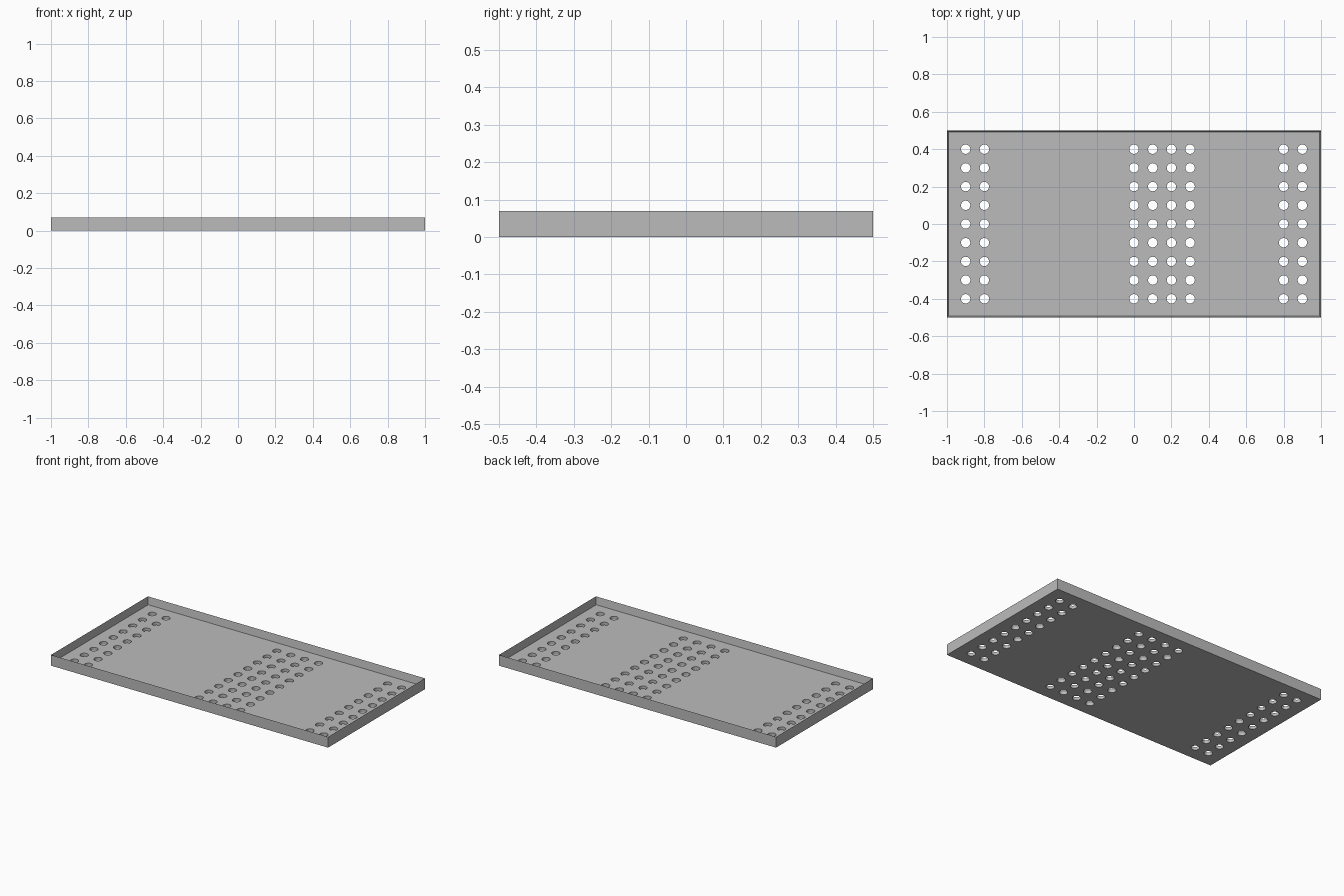
import bpy, bmesh
from mathutils import Matrix, Vector

if "Cube" in bpy.data.objects:
    bpy.data.objects.remove(bpy.data.objects["Cube"])

LENGTH, WIDTH, HEIGHT = 2.0, 1.0, 0.07
WALL, FLOOR = 0.01, 0.02
HOLE_RADIUS = 0.025
COLUMNS = (-0.9, -0.8, 0.0, 0.1, 0.2, 0.3, 0.8, 0.9)
ROWS = [i * 0.1 for i in range(-4, 5)]

grey = bpy.data.materials.new("plain_grey")
grey.diffuse_color = (0.5, 0.5, 0.5, 1)
grey.use_nodes = True
grey.node_tree.nodes["Principled BSDF"].inputs["Base Color"].default_value = grey.diffuse_color


def add_object(name, bm):
    mesh = bpy.data.meshes.new(name)
    bm.to_mesh(mesh)
    bm.free()
    mesh.materials.append(grey)
    obj = bpy.data.objects.new(name, mesh)
    bpy.context.collection.objects.link(obj)
    return obj


# Shallow tray: a box whose top is inset to a thin rim and sunk to the floor
bm = bmesh.new()
bmesh.ops.create_cube(bm, size=1, matrix=Matrix.Translation((0, 0, HEIGHT / 2))
                      @ Matrix.Diagonal((LENGTH, WIDTH, HEIGHT, 1)))
top = max(bm.faces, key=lambda f: f.calc_center_median().z)
bmesh.ops.inset_region(bm, faces=[top], thickness=WALL)
bmesh.ops.translate(bm, verts=top.verts, vec=Vector((0, 0, FLOOR - HEIGHT)))
bmesh.ops.recalc_face_normals(bm, faces=bm.faces)
tray = add_object("perforated_tray", bm)

# Hole cutters: one cylinder per perforation
bm = bmesh.new()
for x in COLUMNS:
    for y in ROWS:
        bmesh.ops.create_cone(bm, cap_ends=True, segments=32,
                              radius1=HOLE_RADIUS, radius2=HOLE_RADIUS, depth=0.06,
                              matrix=Matrix.Translation((x, y, FLOOR / 2)))
cutter = add_object("hole_cutter", bm)
cutter.hide_render = True

# Drill the holes through the floor
drill = tray.modifiers.new("drill", 'BOOLEAN')
drill.operation = 'DIFFERENCE'
drill.solver = 'EXACT'
drill.object = cutter
bpy.context.view_layer.objects.active = tray
tray.select_set(True)
bpy.ops.object.modifier_apply(modifier=drill.name)
bpy.data.objects.remove(cutter)

# Round hole walls shade smoothly, edges stay sharp
bpy.ops.object.shade_smooth_by_angle()
